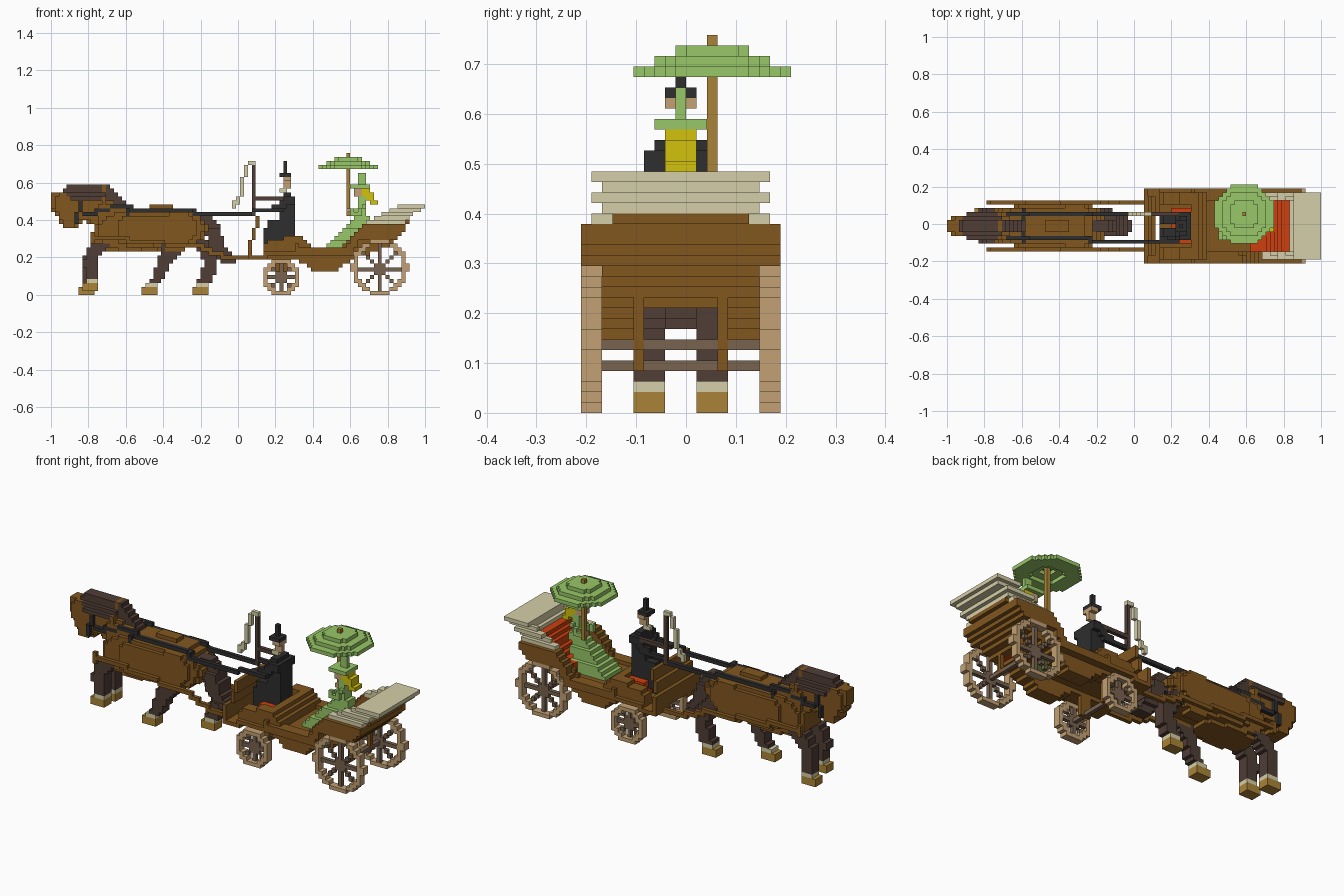
import bpy
from math import ceil, floor

if "Cube" in bpy.data.objects:
    bpy.data.objects.remove(bpy.data.objects["Cube"])

UNIT = 2 / 95      # edge of one block
MID = -0.5         # centre line across the model, in blocks
cells = {}         # (i, j, k) -> (part name, colour name)

PALETTE = dict(brown="82571f", dark_brown="503d36", black="2e2e2f", green="99c768",
               cream="d5cfa8", tan="c3a175", spoke_brown="78634f", hoof_ochre="aa8437",
               yellow="d3c20c", red="cd400e")


def linear(h):
    c = int(h, 16) / 255
    return c / 12.92 if c < 0.04045 else ((c + 0.055) / 1.055) ** 2.4


def make_material(name, code):
    mat = bpy.data.materials.new(name)
    rgba = [linear(code[n:n + 2]) for n in (0, 2, 4)] + [1]
    mat.diffuse_color = rgba
    mat.use_nodes = True
    mat.node_tree.nodes["Principled BSDF"].inputs["Base Color"].default_value = rgba
    return mat


def put(cell, part, colour):
    if colour:
        cells[cell] = (part, colour)
    else:
        cells.pop(cell, None)


def sweep(part, colour, axis, *keys, c=MID, rounded=False):
    """Fill blocks between keys (position, low, high, half width) along x or z."""
    for (p, *a), (q, *b) in zip(keys, keys[1:]):
        for n in range(floor(p), ceil(q)):
            if not p <= n + 0.5 < q:
                continue
            t = (n + 0.5 - p) / (q - p)
            lo, hi, h = (u + (w - u) * t for u, w in zip(a, b))
            for m in range(floor(lo), ceil(hi)):
                for j in range(floor(c - h), ceil(c + h)):
                    s, d = m + 0.5, j + 0.5 - c
                    if not lo <= s <= hi or abs(d) > h:
                        continue
                    if rounded:
                        f = (2 * s - lo - hi) / (hi - lo)
                        if f ** 4 + (d / h) ** 4 > 1.05:
                            continue
                    put((n, j, m) if axis == "x" else (m, j, n), part, colour)


def box(part, colour, i0, i1, k0, k1, h, c=MID):
    sweep(part, colour, "x", (i0, k0, k1, h), (i1, k0, k1, h), c=c)


def line(part, colour, *pts):
    for a, b in zip(pts, pts[1:]):
        n = int(max(abs(v - u) for u, v in zip(a, b))) * 2 + 1
        for s in range(n + 1):
            put(tuple(floor(u + (v - u) * s / n + 0.01) for u, v in zip(a, b)), part, colour)


# Horse: body, neck and head
sweep("horse_body", "brown", "x", (11, 13, 18, 3.5), (14, 11, 21, 4.5), (20, 11, 21.6, 5.5),
      (28, 11.5, 21.6, 5.5), (35, 12, 21.6, 5.5), (38, 14, 20, 4.5), (40, 15, 18, 2.5), rounded=True)
box("horse_back", "brown", 22, 34, 20, 22, 3)
box("horse_back", "brown", 25, 31, 21, 23, 1.5)
sweep("horse_neck", "brown", "x", (7, 20, 26, 2.5), (10, 18, 26, 2.5), (15, 15, 24, 3.5),
      (20, 14, 22, 4.5), rounded=True)
sweep("horse_head", "brown", "x", (0, 22, 25.5, 1.6), (2, 20, 26, 2.5), (3, 17, 26, 2.5),
      (6, 16.5, 26, 2.5), (8, 19, 26, 2.5), rounded=True)

# Mane and tail
box("mane", "dark_brown", 5, 14, 24, 25, 3.5)
sweep("mane", "dark_brown", "x", (4, 25, 26, 2.5), (14, 25, 26, 2.5))
sweep("mane", "dark_brown", "x", (3, 26, 27, 1.5), (5, 26, 28, 1.5), (14, 24, 28, 1.5),
      (16, 22, 26, 1.6), (20, 21, 23, 1.6))
box("mane_band", "brown", 13, 14, 22, 25, 3.5)
box("mane_band", "brown", 13, 14, 25, 28, 1.5)
sweep("tail", "dark_brown", "z", (8, 43, 47, 1.5), (10, 42, 46, 2), (13, 40, 44, 2.5),
      (17, 39, 43, 2), (20, 36, 41, 1.5))

# Legs: each is (side centre, lift, hoof start, leg profile)
LEGS = {
    "front_right": (-3.5, 1, 8, ((4, 9, 11.5), (7, 8.5, 11.5), (9, 8.5, 12), (13, 10, 15))),
    "front_left": (2.5, 0, 7, ((3, 8, 10.5), (6, 7.5, 10.5), (9, 8, 11.5), (13, 10, 15))),
    "hind_right": (-3.5, 0, 23, ((3, 25, 28), (8, 27, 30.5), (11, 28, 33), (14, 28, 37))),
    "hind_left": (2.5, 0, 36, ((3, 37, 40.5), (8, 39, 42.5), (12, 37, 41.5), (15, 33, 39))),
}
for name, (c, lift, i, path) in LEGS.items():
    sweep(name + "_leg", "dark_brown", "z", *((k, a, b, 1.5) for k, a, b in path), c=c)
    box(name + "_hoof", "hoof_ochre", i, i + 4, lift, lift + 2, 1.5, c)
    box(name + "_fetlock", "cream", i + 1, i + 4, lift + 2, lift + 3, 1.5, c)
    if name.startswith("hind"):
        sweep(name + "_thigh", "brown", "z", (11, 29, 34, 1.5), (15, 28, 37, 2), c=c)

# Harness: bridle, shafts and reins
for j in (2, -4):
    line("bridle", "black", (6, j, 18), (7, j, 21), (7, j, 23))
    line("rein", "black", (8, j, 20), (15, j, 22), (20, j, 22), (36, j, 21))
for j in (5, -7):
    line("shaft", "brown", (10, j, 15), (38, j, 12), (46, j, 9), (51, j, 9))
    line("shaft", "brown", (10, j, 13), (10, j, 15))
for j in (2, -5):
    line("rein", "black", (36, j, 21), (48, j, 20), (51, j, 21), (58, j, 21))
box("harness_collar", "black", 19, 20, 20, 22, 4.5)

# Carriage: front floor, stepped hull and rear tub
box("front_floor", "brown", 50, 55, 9, 10, 9.5)
box("front_floor", "brown", 54, 64, 10, 11, 9.5)
box("front_bed", "brown", 54, 64, 9, 10, 7.5)
sweep("hull", "brown", "z", (6, 67, 72, 7.5), (10, 61, 78, 7.5))
box("hull", "brown", 62, 77, 10, 11, 9.5)
sweep("hull_rim", "brown", "x", (62, 10, 13, 9.5), (65, 10, 11.5, 9.5), (70, 10, 11.5, 9.5),
      (74, 10, 12.5, 9.5))
sweep("tub", "brown", "z", (8, 70, 75, 7.5), (10, 71, 79, 7.5), (12, 73, 85, 7.5),
      (14, 76, 87, 7.5))
sweep("tub", "brown", "z", (11, 74, 77, 9.5), (14, 77, 78, 9.5))
sweep("tub", "brown", "z", (14, 76, 88, 9.5), (18, 80, 90.4, 9.5))
sweep("tub_hollow", None, "z", (11, 64, 80, 6.5), (14, 66, 83, 6.5), (18, 70, 86, 6.5))

# Dashboard and coach box
sweep("dashboard", "brown", "z", (9, 50, 51, 9.5), (14, 50, 51, 9.5))
sweep("dashboard", "brown", "z", (14, 51, 52, 7.5), (20, 52, 53, 7.5))
box("underside_gap", None, 50, 90, 5, 10, 3.5)
sweep("coach_box", "brown", "x", (54, 10, 13, 8.5), (57, 10, 14, 8.5), (61, 10, 15, 8.5),
      (64, 10, 15, 8.5), (66, 10, 12, 8.5))
box("coach_box_hollow", None, 54, 62, 11, 16, 5.5)
box("driver_seat", "red", 57, 62, 11, 14, 4.5)

# Folded hood, with alternating pleats
for n in range(5):
    k, start = 18 + n, 80.5 + 2 * n
    sweep("folded_hood", "cream", "z", (k, start, 89.5 + n * 1.3, 8.5 - n % 2),
          (k + 1, start, 90 + n * 1.3, 8.5 - n % 2))
    if n < 4:
        box("hood_hollow", None, 78, 85 + n, k, k + 1, 6.5)
box("tub_back", "brown", 87, 91, 18, 19, 6.5)
sweep("seat_back", "red", "z", (11, 79, 82, 6.5), (14, 81, 84, 6.5), (20, 85, 88, 6.5))
box("passenger_seat", "red", 77, 82, 11, 14, 6.5)

# Passenger
sweep("dress_skirt", "green", "z", (10, 69, 77, 3.6), (12, 69.5, 78, 3.6), (14, 71.5, 79, 3),
      (17, 75, 80, 2), (20, 77, 81, 1.5))
sweep("dress_top", "green", "z", (19, 77, 80, 1.5), (25, 78, 80, 1.5))
box("passenger_face", "tan", 77, 79, 25, 27, 1.5)
sweep("passenger_hair", "yellow", "z", (23, 81, 83, 1.5), (25, 79.5, 82, 1.5), (27, 79, 81, 1.5))
box("bonnet_brim", "green", 76, 81, 27, 28, 2.5)
box("bonnet_crown", "green", 78, 80, 28, 31, 0.5)
for j in (1, -3):
    line("passenger_arm", "green", (79, j, 22), (78, j, 20), (76, j, 21))

# Parasol: open stepped rings on a pole
PI, PJ = 75.5, 2.5
for k, inner, outer in ((32, 4, 7.8), (33, 2, 5.8), (34, 0, 3.8)):
    for i in range(67, 84):
        for j in range(-6, 11):
            dx, dy = abs(i + 0.5 - PI), abs(j + 0.5 - PJ)
            r = max(dx, dy, (dx + dy) * 0.72)
            if inner <= r <= outer and max(dx, dy) <= outer - 0.3:
                put((i, j, k), "parasol_canopy", "green")
line("parasol_pole", "hoof_ochre", (75, 2, 20), (75, 2, 35))
box("passenger_hand", "tan", 75, 77, 21, 22, 0.5, 1.5)

# Driver
box("driver_body", "black", 58, 62, 14, 23, 2.5)
box("driver_shoulders", "black", 59, 62, 23, 25, 3.5)
box("driver_shoulders", "black", 59, 61, 25, 26, 2.5)
box("driver_collar", "cream", 58, 60, 26, 27, 0.5)
box("driver_neck", "tan", 59, 61, 27, 29, 0.5)
box("driver_head", "tan", 59, 61, 29, 30, 1.5)
box("hat_brim", "black", 58, 61, 30, 31, 1.5)
box("hat_crown", "black", 59, 60, 31, 34, 0.5)
for c in (1, -2):
    sweep("driver_leg", "black", "z", (11, 54, 56, 1), (14, 54, 57, 1), (15, 54, 60, 1),
          (19, 55, 60, 1), c=c)
for c in (2.5, -3.5):
    sweep("driver_arm", "black", "x", (54, 21, 22, 0.5), (58, 21, 23, 0.5), (60, 22, 25, 0.5), c=c)

# Whip
line("whip_stick", "dark_brown", (51, 2, 20), (51, 2, 33))
line("whip_arm", "dark_brown", (51, 2, 24), (58, 2, 24))
line("whip_lash", "cream", (46, 2, 22), (48, 2, 25), (49, 2, 30), (50, 2, 33), (51, 2, 33))

# Wheels, axles and struts
for name, ci, ck, radius, axle in (("front", 58.5, 4.5, 4.5, 4), ("rear", 83.5, 7, 7, 6)):
    hub = int(ci)
    box(name + "_axle", "spoke_brown", hub, hub + 1, axle, axle + 1, 7.5)
    for inner_j, outer_j in ((-9, -10), (7, 8)):
        for i in range(50, 92):
            for k in range(15):
                dx, dz = abs(i + 0.5 - ci), abs(k + 0.5 - ck)
                r = (dx * dx + dz * dz) ** 0.5
                if radius - 1.1 < r <= radius + 0.1:
                    for j in (inner_j, outer_j):
                        put((i, j, k), name + "_wheel_rim", "tan")
                elif r <= radius and (i == hub or k == axle or abs(i - hub) == abs(k - axle)):
                    put((i, inner_j, k), name + "_wheel_spokes", "spoke_brown")
for c in (-4.5, 3.5):
    box("front_strut", "brown", 57, 60, 4, 10, 0.5, c)
    box("rear_strut", "brown", 83, 84, 6, 12, 0.5, c)

# Turn the blocks into one outer-skin mesh per part
SIDES = {}
for axis in range(3):
    for sign in (0, 1):
        u, w = (axis + 1) % 3, (axis + 2) % 3
        ring = []
        for a, b in ((0, 0), (1, 0), (1, 1), (0, 1)):
            corner = [sign] * 3
            corner[u], corner[w] = a, b
            ring.append(tuple(corner))
        step = [0] * 3
        step[axis] = 2 * sign - 1
        SIDES[tuple(step)] = ring if sign else ring[::-1]

materials = {name: make_material(name, code) for name, code in PALETTE.items()}
parts = {}
for cell, key in cells.items():
    parts.setdefault(key, []).append(cell)
for (part, colour), members in parts.items():
    verts, faces = {}, []
    for cell in members:
        for step, ring in SIDES.items():
            if tuple(a + b for a, b in zip(cell, step)) in cells:
                continue
            faces.append([verts.setdefault(tuple(a + b for a, b in zip(cell, corner)), len(verts))
                          for corner in ring])
    if not faces:
        continue
    mesh = bpy.data.meshes.new(part)
    mesh.from_pydata([(i * UNIT - 1, j * UNIT, k * UNIT) for i, j, k in verts], [], faces)
    mesh.materials.append(materials[colour])
    bpy.context.collection.objects.link(bpy.data.objects.new(part, mesh))
